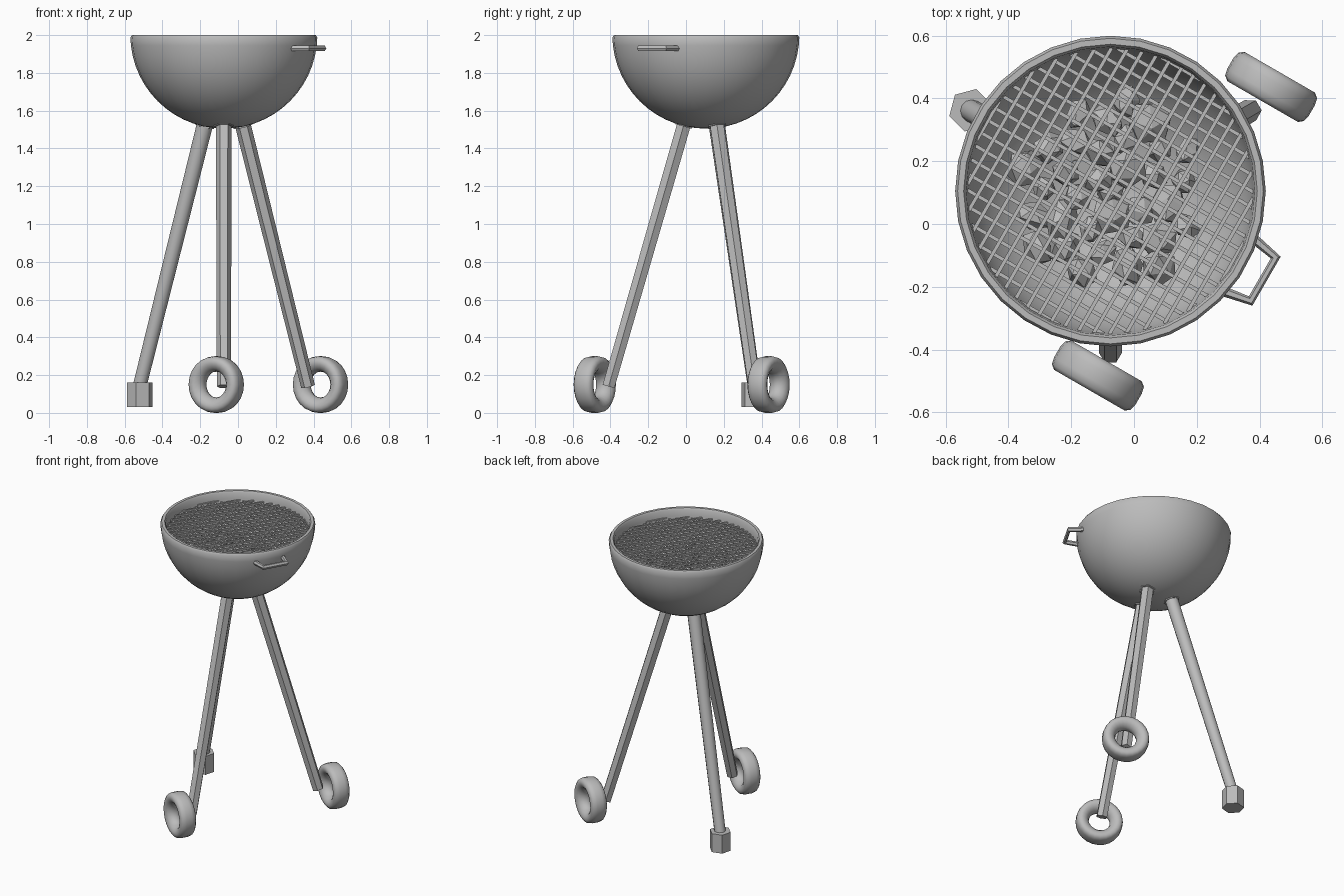
import bpy, bmesh, math, random
from mathutils import Matrix, Vector

if "Cube" in bpy.data.objects:
    bpy.data.objects.remove(bpy.data.objects["Cube"])

random.seed(4)
CX, CY = -0.075, 0.105          # bowl axis
TURN = math.radians(-30)        # heading of handle, grate and wheels

grey = bpy.data.materials.new("grey_metal")
grey.diffuse_color = (0.5, 0.5, 0.5, 1)
grey.use_nodes = True
grey.node_tree.nodes["Principled BSDF"].inputs["Base Color"].default_value = grey.diffuse_color


def finish(bm, name, angle=35):
    bmesh.ops.recalc_face_normals(bm, faces=bm.faces)
    me = bpy.data.meshes.new(name)
    bm.to_mesh(me)
    bm.free()
    ob = bpy.data.objects.new(name, me)
    bpy.context.collection.objects.link(ob)
    me.materials.append(grey)
    if angle:
        bpy.ops.object.select_all(action='DESELECT')
        ob.select_set(True)
        bpy.context.view_layer.objects.active = ob
        bpy.ops.object.shade_smooth_by_angle(angle=math.radians(angle))
    return ob


def lathe(name, profile, segs, matrix, closed=False):
    """Revolve (radius, z) points about z, then place with matrix."""
    bm = bmesh.new()
    vs = [bm.verts.new((r, 0, z)) for r, z in profile]
    pairs = list(zip(vs, vs[1:] + vs[:1])) if closed else list(zip(vs, vs[1:]))
    for a, b in pairs:
        bm.edges.new((a, b))
    bmesh.ops.spin(bm, geom=bm.verts[:] + bm.edges[:], axis=(0, 0, 1), cent=(0, 0, 0),
                   angle=2 * math.pi, steps=segs, use_merge=False)
    bmesh.ops.remove_doubles(bm, verts=bm.verts, dist=1e-5)
    bm.transform(matrix)
    return finish(bm, name, 40)


def tube(name, a, b, r1, r2, sides, spin=0.0, angle=35):
    """Tapered prism running from a to b."""
    a, b = Vector(a), Vector(b)
    d = b - a
    m = (Matrix.Translation((a + b) / 2) @ d.to_track_quat('Z', 'Y').to_matrix().to_4x4()
         @ Matrix.Rotation(spin, 4, 'Z'))
    bm = bmesh.new()
    bmesh.ops.create_cone(bm, cap_ends=True, segments=sides, radius1=r1, radius2=r2,
                          depth=d.length, matrix=m)
    return finish(bm, name, angle)


def polar(ang, r, z):
    return Vector((CX + r * math.cos(ang), CY + r * math.sin(ang), z))


# Bowl: thick hemispherical shell with a softened rim
N = 14
outer = [(0.495 * math.sin(i / N * math.pi / 2), -0.495 * math.cos(i / N * math.pi / 2))
         for i in range(N)]
inner = [(0.46 * math.cos(i / N * math.pi / 2), -0.46 * math.sin(i / N * math.pi / 2))
         for i in range(1, N + 1)]
inner[-1] = (0, -0.46)
rim = [(0.495, -0.012), (0.487, 0), (0.468, 0), (0.46, -0.012)]
lathe("bowl", outer + rim + inner, 32, Matrix.Translation((CX, CY, 2)))

# Grate: two crossing layers of thin bars
bm = bmesh.new()
R, PITCH, T = 0.456, 0.045, 0.012
for layer in range(2):
    for i in range(-10, 11):
        off = i * PITCH
        half = math.sqrt(max(R * R - off * off, 0))
        if half < 0.05:
            continue
        m = (Matrix.Translation((CX, CY, 1.93 + layer * 0.008))
             @ Matrix.Rotation(TURN + layer * math.pi / 2, 4, 'Z')
             @ Matrix.Translation((0, off, 0)) @ Matrix.Diagonal((2 * half, T, T, 1)))
        bmesh.ops.create_cube(bm, size=1, matrix=m)
finish(bm, "grate", 0)

# Coals: faceted lumps heaped under the grate
bm = bmesh.new()
for i in range(34):
    ang, r = i * 2.39996, 0.3 * math.sqrt(i / 34)
    p = polar(ang, r, 1.87 - 0.25 * r + random.uniform(-0.05, 0.02))
    m = (Matrix.Translation(p)
         @ Matrix.Rotation(random.uniform(0, 6), 4, Vector((1, random.random(), 1)))
         @ Matrix.Diagonal((random.uniform(0.8, 1.2), random.uniform(0.8, 1.2), 0.8, 1)))
    bmesh.ops.create_icosphere(bm, subdivisions=1, radius=random.uniform(0.045, 0.07), matrix=m)
finish(bm, "coals", 0)

# Handle: flared bracket on the bowl side
cu = bpy.data.curves.new("handle", 'CURVE')
cu.dimensions = '3D'
cu.bevel_depth = 0.016
cu.bevel_resolution = 1
cu.use_fill_caps = True
sp = cu.splines.new('POLY')
pts = [(0.47, 0.097), (0.562, 0.08), (0.562, -0.08), (0.47, -0.097)]
sp.points.add(len(pts) - 1)
rot = Matrix.Rotation(TURN, 4, 'Z')
for p, (u, v) in zip(sp.points, pts):
    p.co = (*(rot @ Vector((u, v, 0)) + Vector((CX, CY, 1.93))), 1)
sp.use_smooth = False
handle = bpy.data.objects.new("handle", cu)
bpy.context.collection.objects.link(handle)
cu.materials.append(grey)

# Legs with mounting collars, spaced evenly around the bowl
for name, deg in (("foot", 150), ("front", 270), ("back", 30)):
    ang = math.radians(deg)
    top, bottom = polar(ang, 0.112, 1.54), polar(ang, 0.515, 0.14)
    d = (bottom - top).normalized()
    if name == "foot":
        tube("foot_leg", bottom, top, 0.036, 0.043, 12)
    else:
        tube(name + "_leg", bottom, top, 0.037, 0.042, 6, math.pi / 6)
    tube(name + "_leg_collar", top - d * 0.02, top + d * 0.025, 0.052, 0.052, 6, math.pi / 6)

# Foot block under the wheel-less leg
foot = polar(math.radians(150), 0.515, 0)
tube("foot_cap", foot + Vector((0, 0, 0.03)), foot + Vector((0, 0, 0.16)),
     0.07, 0.07, 6, math.radians(45))

# Wheels: fat rounded tyres with open centres
half = [(0.068, 0), (0.074, 0.024), (0.09, 0.044), (0.11, 0.054), (0.13, 0.054),
        (0.145, 0.042), (0.15, 0.02)]
tyre = half + [(r, -z) for r, z in reversed(half[1:])]
axis = Vector((0.5, 0.866, 0)).to_track_quat('Z', 'Y').to_matrix().to_4x4()
for name, x, y in (("front_wheel", -0.115, -0.483), ("back_wheel", 0.437, 0.437)):
    lathe(name, tyre, 24, Matrix.Translation((x, y, 0.15)) @ axis, closed=True)
